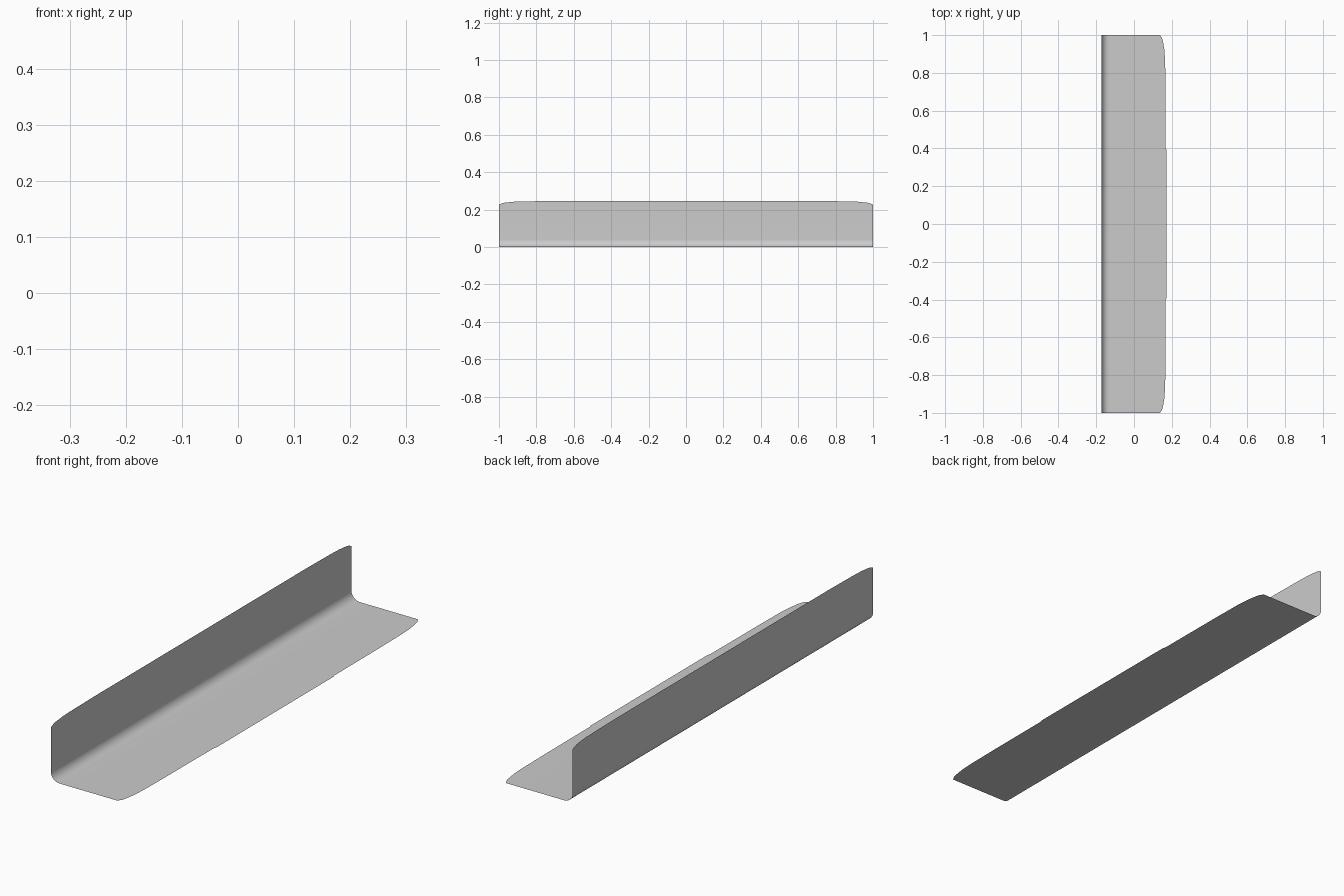
import bpy, bmesh, math

if "Cube" in bpy.data.objects:
    bpy.data.objects.remove(bpy.data.objects["Cube"])

HALF_W, HEIGHT, R = 0.172, 0.246, 0.04
# half-length stations: y, how far the wall top and floor edge are trimmed
TRIM = [(0, 0, 0), (0.39, 0, 0), (0.40, 0, 0.004), (0.70, 0, 0.005), (0.86, 0.002, 0.007),
        (0.92, 0.004, 0.011), (0.97, 0.009, 0.019), (0.985, 0.013, 0.024), (1.0, 0.020, 0.034)]
stations = [(-y, a, b) for y, a, b in reversed(TRIM[1:])] + TRIM


def section(top_cut, edge_cut):
    """Open L profile: wall top, rounded bend, floor edge."""
    pts = [(-HALF_W, HEIGHT - top_cut)]
    for i in range(13):
        t = math.pi + i / 12 * math.pi / 2
        pts.append((-HALF_W + R + R * math.cos(t), R + R * math.sin(t)))
    pts.append((HALF_W - edge_cut, 0))
    return pts


# Single-skin angle sheet
bm = bmesh.new()
rows = [[bm.verts.new((x, y, z)) for x, z in section(a, b)] for y, a, b in stations]
for r0, r1 in zip(rows, rows[1:]):
    for i in range(len(r0) - 1):
        bm.faces.new((r0[i], r0[i + 1], r1[i + 1], r1[i])).smooth = True
mesh = bpy.data.meshes.new("angle_sheet")
bm.to_mesh(mesh)
bm.free()
sheet = bpy.data.objects.new("angle_sheet", mesh)
bpy.context.collection.objects.link(sheet)
